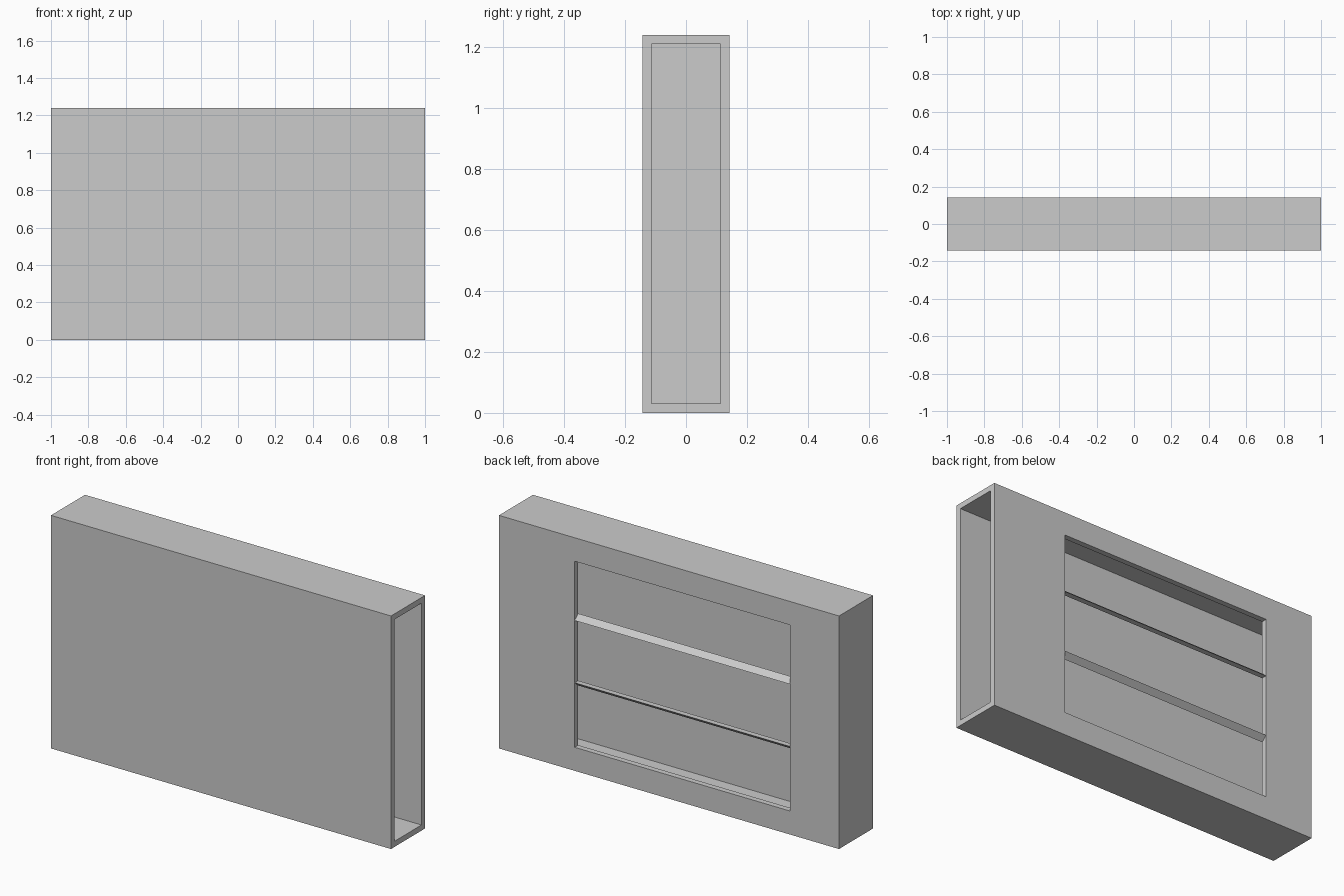
import bpy, bmesh

cube = bpy.data.objects.get("Cube")
if cube:
    bpy.data.objects.remove(cube, do_unlink=True)

HALF_DEPTH, HEIGHT, WALL = 0.143, 1.239, 0.03
INNER = HALF_DEPTH - WALL
WIN_LEFT, WIN_RIGHT = 0.555, -0.713
WIN_BOTTOM, WIN_TOP = 0.125, 1.114

grey = bpy.data.materials.new("plain grey")
grey.use_nodes = True
colour = (0.6, 0.6, 0.6, 1)
grey.diffuse_color = colour
grey.node_tree.nodes["Principled BSDF"].inputs["Base Color"].default_value = colour


def prism(name, profile, x0, x1):
    """Extrude a (y, z) profile along x."""
    bm = bmesh.new()
    face = bm.faces.new([bm.verts.new((x0, y, z)) for y, z in profile])
    out = bmesh.ops.extrude_face_region(bm, geom=[face])
    verts = [v for v in out["geom"] if isinstance(v, bmesh.types.BMVert)]
    bmesh.ops.translate(bm, verts=verts, vec=(x1 - x0, 0, 0))
    bmesh.ops.recalc_face_normals(bm, faces=bm.faces)
    mesh = bpy.data.meshes.new(name)
    bm.to_mesh(mesh)
    bm.free()
    mesh.materials.append(grey)
    obj = bpy.data.objects.new(name, mesh)
    bpy.context.collection.objects.link(obj)
    return obj


def box(name, x0, x1, y0, y1, z0, z1):
    return prism(name, [(y0, z0), (y1, z0), (y1, z1), (y0, z1)], x0, x1)


def cut(target, cutter):
    """Subtract the cutter, bake the result and discard the cutter."""
    cutter.hide_render = True
    mod = target.modifiers.new("cut", 'BOOLEAN')
    mod.operation, mod.solver, mod.object = 'DIFFERENCE', 'EXACT', cutter
    bpy.context.view_layer.update()
    graph = bpy.context.evaluated_depsgraph_get()
    baked = bpy.data.meshes.new_from_object(target.evaluated_get(graph))
    target.modifiers.clear()
    target.data = baked
    bpy.data.objects.remove(cutter, do_unlink=True)


# Hollow casing, open at its left end
casing = box("casing", -1, 1, -HALF_DEPTH, HALF_DEPTH, 0, HEIGHT)
cut(casing, box("cavity_cutter", WALL - 1, 1.1, -INNER, INNER, WALL, HEIGHT - WALL))

# Rectangular window through the back wall
cut(casing, box("window_cutter", WIN_RIGHT, WIN_LEFT, 0, 0.3, WIN_BOTTOM, WIN_TOP))

# Wedge-shaped bars across the window, one rising and one falling inwards
for name, z, rise in (("upper_bar", 0.799, 0.026), ("lower_bar", 0.468, -0.026)):
    prism(name, [(HALF_DEPTH, z), (INNER, z), (INNER, z + rise)], WIN_RIGHT, WIN_LEFT)
